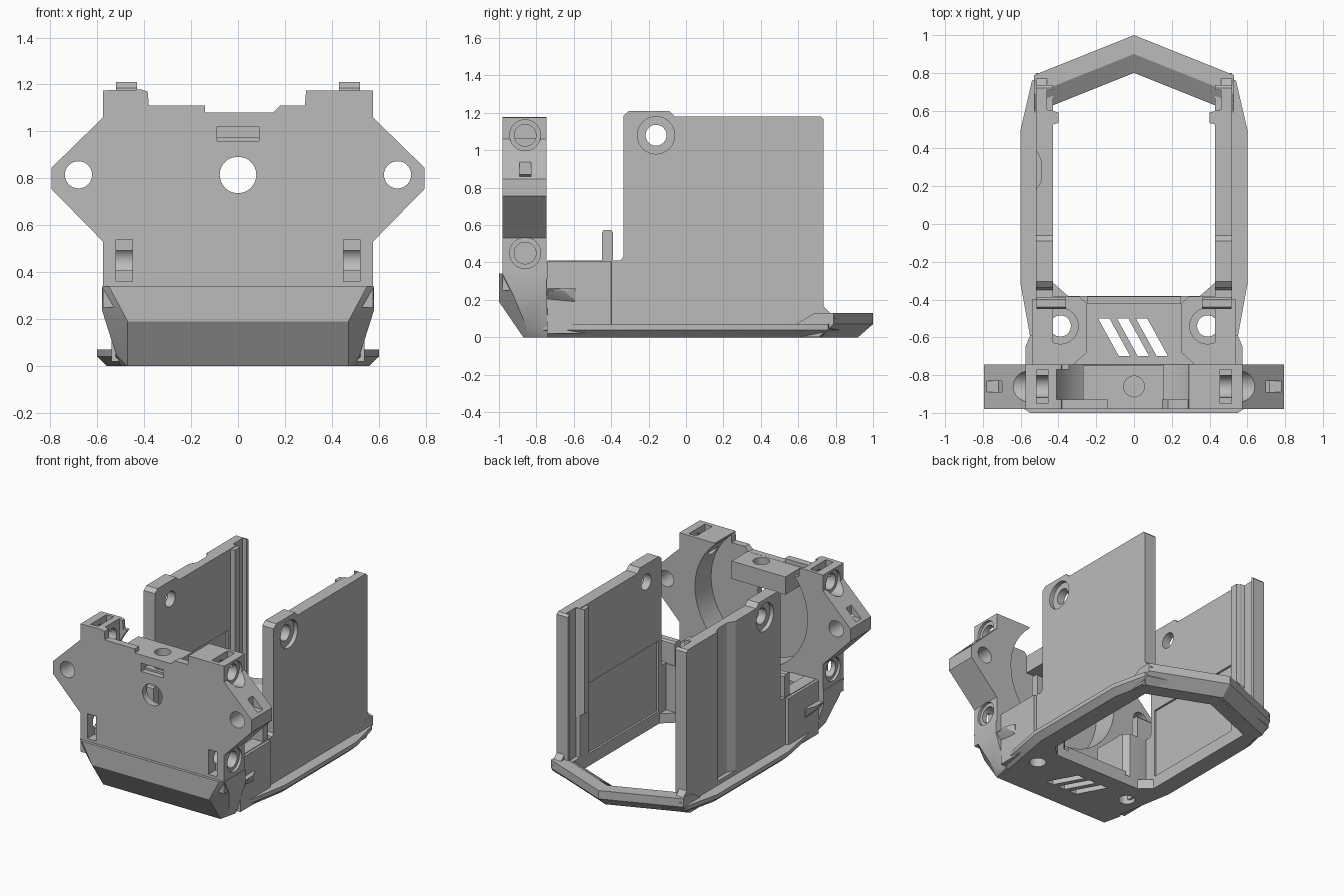
import bpy, bmesh, math
from mathutils import Vector

cube = bpy.data.objects.get("Cube")
if cube:
    bpy.data.objects.remove(cube)

grey = bpy.data.materials.new("plain grey")
grey.use_nodes = True
grey.diffuse_color = (0.5, 0.5, 0.5, 1)
grey.node_tree.nodes["Principled BSDF"].inputs["Base Color"].default_value = (0.5, 0.5, 0.5, 1)


def finish(name, bm):
    bmesh.ops.recalc_face_normals(bm, faces=bm.faces)
    mesh = bpy.data.meshes.new(name)
    bm.to_mesh(mesh)
    bm.free()
    mesh.materials.append(grey)
    obj = bpy.data.objects.new(name, mesh)
    bpy.context.collection.objects.link(obj)
    return obj


def place(axis, p, d):
    """Put a 2D profile point on the plane across the axis."""
    return {"x": (d, p[0], p[1]), "y": (p[0], d, p[1]), "z": (p[0], p[1], d)}[axis]


def loft(name, rings):
    bm = bmesh.new()
    loops = [[bm.verts.new(p) for p in ring] for ring in rings]
    n = len(loops[0])
    for a, b in zip(loops, loops[1:]):
        for i in range(n):
            j = (i + 1) % n
            bm.faces.new((a[i], a[j], b[j], b[i]))
    bm.faces.new(loops[0])
    bm.faces.new(loops[-1])
    return finish(name, bm)


def prism(name, axis, pts, a, b):
    return loft(name, [[place(axis, p, d) for p in pts] for d in (a, b)])


def hull(name, pts):
    bm = bmesh.new()
    for p in pts:
        bm.verts.new(p)
    res = bmesh.ops.convex_hull(bm, input=bm.verts)
    bmesh.ops.delete(bm, geom=[v for v in res["geom_interior"] if isinstance(v, bmesh.types.BMVert)], context="VERTS")
    bmesh.ops.dissolve_limit(bm, angle_limit=0.01, verts=bm.verts, edges=bm.edges)
    return finish(name, bm)


def box(name, x, y, z):
    return prism(name, "z", [(x[0], y[0]), (x[1], y[0]), (x[1], y[1]), (x[0], y[1])], *z)


def circle(u, v, r, n=32):
    return [(u + r * math.cos(2 * math.pi * i / n), v + r * math.sin(2 * math.pi * i / n)) for i in range(n)]


def rod(axis, u, v, r, a, b, n=32):
    return prism("cutter", axis, circle(u, v, r, n), a, b)


def hole(x, y, z):
    return box("cutter", x, y, z)


def cut(obj, *cutters):
    for c in cutters:
        mod = obj.modifiers.new("cut", "BOOLEAN")
        mod.operation, mod.solver, mod.object = "DIFFERENCE", "EXACT", c
        deps = bpy.context.evaluated_depsgraph_get()
        mesh = bpy.data.meshes.new_from_object(obj.evaluated_get(deps))
        obj.modifiers.clear()
        obj.data = mesh
        bpy.data.objects.remove(c)
    return obj


def both(pts):
    """A half profile followed by its mirror image."""
    return pts + [(-u, v) for u, v in reversed(pts)]


def span(s, a, b):
    return sorted((s * a, s * b))


# Base plate with a chamfered underside and a large opening
outline = both([(0.01, 0.94), (0.54, 0.76), (0.6, 0.5), (0.6, -0.32), (0.52, -0.76), (0.48, -0.85)])
rim = [(x, y, z) for x, y in outline for z in (0.04, 0.07)]
base = hull("base_plate", rim + [(x * 0.93, y * 0.95, 0) for x, y in outline])
opening = both([(0.01, 0.8), (0.43, 0.63), (0.43, -0.31), (0.35, -0.38)])
cut(base, prism("cutter", "z", opening, -0.1, 0.3))

# Raised V-shaped bar across the back
section = [(0.92, 0), (1.0, 0.07), (1.0, 0.13), (0.9, 0.13), (0.8, 0.07), (0.8, 0.001)]
loft("rear_bar", [[(x, y - abs(x) * 0.4, z) for y, z in section] for x in (-0.53, 0, 0.53)])

# Diagonal vent slots in the floor
for x in (-0.1, 0.0, 0.1):
    cut(base, prism("cutter", "z", [(x - 0.09, -0.5), (x - 0.03, -0.5), (x + 0.08, -0.7), (x + 0.02, -0.7)], -0.1, 0.2))

# Faceted skirt under the front panel
skirt_half = [(0.47, -0.87, 0), (0.5, -0.74, 0), (0.52, -0.85, 0.05), (0.52, -0.74, 0.05),
              (0.47, -1, 0.19), (0.55, -1, 0.34), (0.58, -0.98, 0.34), (0.58, -0.93, 0.24),
              (0.52, -0.93, 0.18), (0.58, -0.745, 0.34), (0.58, -0.745, 0.24), (0.52, -0.745, 0.18)]
hull("front_skirt", [(s * x, y, z) for x, y, z in skirt_half for s in (-1, 1)])

# Front panel with side lugs
right_edge = [(0.575, 0.25), (0.575, 0.53), (0.795, 0.755), (0.795, 0.845), (0.575, 1.06), (0.575, 1.175)]
top_edge = [(0.29, 1.175), (0.285, 1.11), (0.18, 1.11), (0.15, 1.08), (-0.14, 1.08), (-0.14, 1.11),
            (-0.38, 1.11), (-0.385, 1.17), (-0.41, 1.178)]
left_edge = [(-x, z) for x, z in reversed(right_edge)]
panel = prism("front_panel", "y", right_edge + top_edge + left_edge, -0.98, -0.745)

# Round recess behind the panel, and the flat-topped shaft hole
cut(panel, rod("y", 0, 0.82, 0.45, -0.93, -0.6, 64))
cut(panel, prism("cutter", "y", [(u, min(v, 0.89)) for u, v in circle(0, 0.815, 0.078)], -1.1, -0.6))
cut(panel, hole((-0.09, 0.09), (-1.1, -0.9), (0.96, 1.02)))

for s in (-1, 1):
    cut(panel,
        rod("y", s * 0.68, 0.815, 0.058, -1.1, -0.6),
        hole(span(s, 0.45, 0.52), (-1.1, -0.9), (0.36, 0.54)),
        hole(span(s, 0.455, 0.515), (-0.95, -0.77), (1.08, 1.3)),
        hole(span(s, 0.7, 0.9), (-0.89, -0.83), (0.86, 0.95)))
    # Counterbored screw holes in both sides
    for z in (1.08, 0.45):
        cut(panel, rod("x", -0.86, z, 0.083, *span(s, 0.555, 0.9)),
            rod("x", -0.86, z, 0.058, *span(s, 0.38, 0.7)))
cut(panel, hole((-0.41, -0.27), (-0.93, -0.77), (0.9, 1.3)))

# Screw block at the top centre of the panel
block = box("top_screw_block", (-0.27, 0.16), (-0.94, -0.75), (0.95, 1.079))
cut(block, rod("z", 0, -0.86, 0.055, 0.9, 1.2), hole((-0.09, 0.09), (-1, -0.8), (0.975, 1.02)))

# Side walls
wall_profile = [(-0.74, 0.03), (0.735, 0.03), (0.735, 1.165), (0.72, 1.18), (-0.06, 1.18), (-0.09, 1.21),
                (-0.305, 1.21), (-0.335, 1.185), (-0.335, 0.43), (-0.35, 0.41), (-0.74, 0.41)]
for s, side in ((-1, "right"), (1, "left")):
    wall = prism(side + "_wall", "x", wall_profile, *span(s, 0.43, 0.52))
    cut(wall,
        hole(span(s, 0.3, 0.46), (0.6, 0.71), (0.1, 1.4)),
        hole(span(s, 0.3, 0.445), (-0.3, 0.5), (0.09, 0.6)),
        rod("x", -0.16, 1.08, 0.1, *span(s, 0.49, 0.7)),
        rod("x", -0.16, 1.08, 0.056, *span(s, 0.3, 0.7)))
    if s < 0:
        # Shallow upright channel outside one wall
        cut(wall, prism("cutter", "z", [(-0.6, 0.14), (-0.525, 0.17), (-0.49, 0.23), (-0.49, 0.33),
                                        (-0.51, 0.38), (-0.6, 0.4)], 0.1, 1.4))

    # Upright rib on the inner rear of the wall
    hull(side + "_rib", [(s * x, y, z) for x, y, z0 in
                         ((0.4, 0.535, 0.42), (0.4, 0.59, 0.42), (0.475, 0.515, 0.38), (0.475, 0.61, 0.38))
                         for z in (z0, 1.175)])

    # Fillet foot where the wall meets the rear bar
    hull(side + "_wall_foot", [(s * x, y, z) for x in (0.46, 0.52)
                               for y, z in ((0.7, 0.08), (0.72, 0.17), (0.735, 0.165), (0.8, 0.1))])

    # Mounting shelf with a counterbored screw hole
    shelf = prism(side + "_shelf", "z", [(s * x, y) for x, y in
                  ((0.32, -0.744), (0.25, -0.68), (0.25, -0.42), (0.29, -0.385), (0.44, -0.385),
                   (0.54, -0.4), (0.54, -0.744))], 0.02, 0.405)
    cut(shelf, rod("z", s * 0.39, -0.54, 0.056, -0.1, 0.6), rod("z", s * 0.39, -0.54, 0.095, 0.34, 0.6))
    cut(base, rod("z", s * 0.39, -0.54, 0.056, -0.1, 0.3))

    # Upright tab on the shelf
    prism(side + "_tab", "x", [(-0.45, 0.38), (-0.39, 0.38), (-0.39, 0.56), (-0.4, 0.573), (-0.44, 0.573), (-0.45, 0.56)],
          *span(s, 0.36, 0.515))

    # Ledge along the side behind the panel
    hull(side + "_ledge", [(s * x, y, z) for x, y, z in
                           ((0.5, -0.92, 0.19), (0.54, -0.59, 0.19), (0.5, -0.59, 0.26), (0.575, -0.9, 0.25),
                            (0.575, -0.65, 0.25), (0.55, -0.59, 0.26), (0.575, -0.65, 0.26), (0.5, -0.8, 0.26))])

# Raised lip at the front edge of the opening
box("floor_lip", (-0.25, 0.25), (-0.42, -0.385), (0.06, 0.1))

# Smooth the round holes, keep the edges sharp
bpy.ops.object.select_all(action="DESELECT")
for obj in bpy.context.collection.objects:
    if obj.type == "MESH" and grey.name in obj.data.materials:
        obj.select_set(True)
        bpy.context.view_layer.objects.active = obj
bpy.ops.object.shade_smooth_by_angle(angle=math.radians(25))
